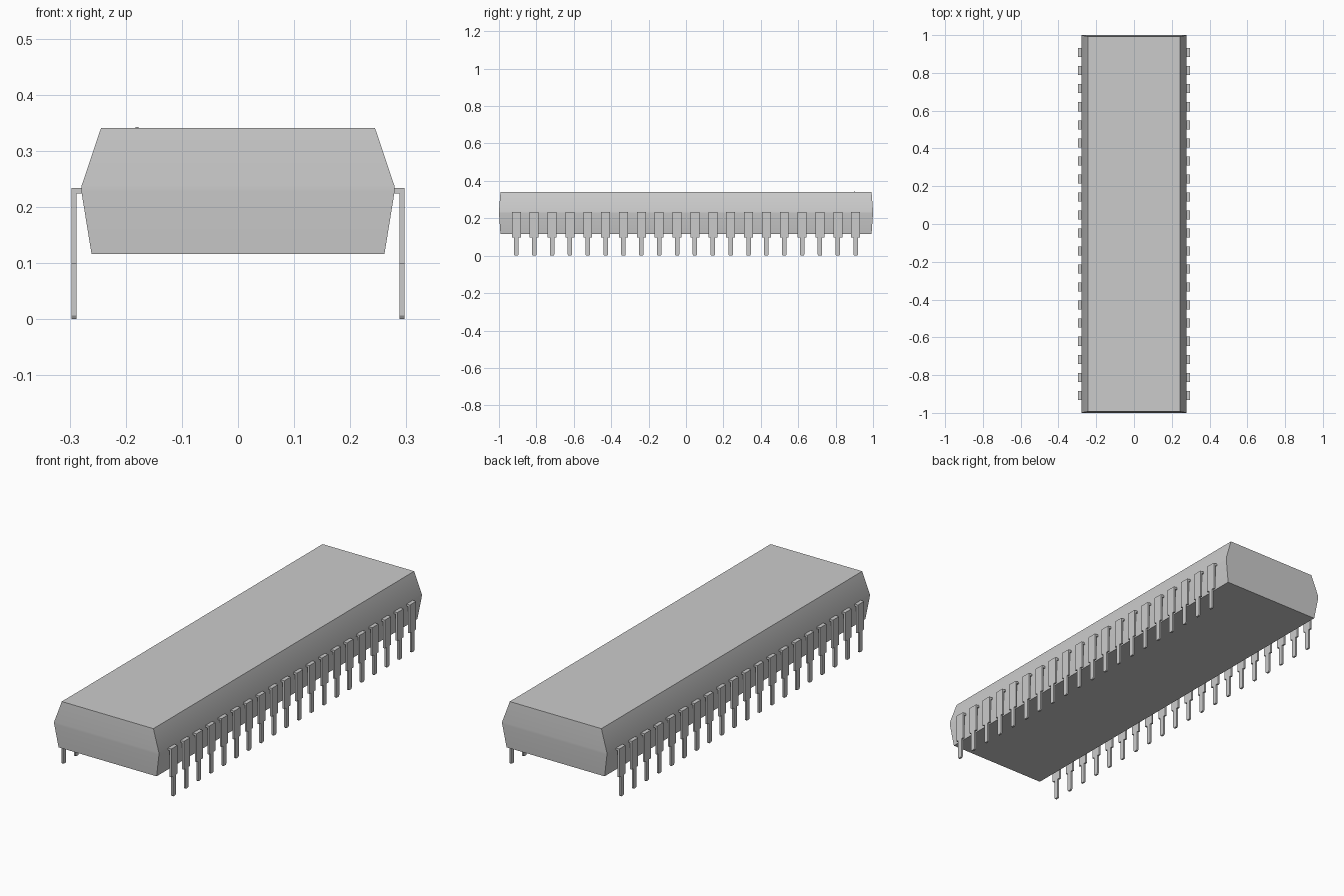
import bpy, bmesh, math

cube = bpy.data.objects.get("Cube")
if cube:
    bpy.data.objects.remove(cube, do_unlink=True)


def make_material(name, rgba):
    mat = bpy.data.materials.new(name)
    mat.use_nodes = True
    mat.diffuse_color = rgba
    mat.node_tree.nodes["Principled BSDF"].inputs["Base Color"].default_value = rgba
    return mat


grey = make_material("light grey", (0.6, 0.6, 0.6, 1))


def make_object(name, bm, smooth=False):
    bmesh.ops.recalc_face_normals(bm, faces=bm.faces)
    mesh = bpy.data.meshes.new(name)
    bm.to_mesh(mesh)
    bm.free()
    mesh.materials.append(grey)
    obj = bpy.data.objects.new(name, mesh)
    bpy.context.collection.objects.link(obj)
    if smooth:
        bpy.ops.object.select_all(action="DESELECT")
        obj.select_set(True)
        bpy.context.view_layer.objects.active = obj
        bpy.ops.object.shade_smooth_by_angle(angle=math.radians(35))
    return obj


# Chip body: stacked rectangles (half width, half length, height)
bm = bmesh.new()
levels = [(0.261, 0.992, 0.116), (0.279, 1.0, 0.227),
          (0.279, 1.0, 0.237), (0.244, 0.992, 0.341)]
rings = [[bm.verts.new((sx * w, sy * l, z))
          for sx, sy in ((-1, -1), (1, -1), (1, 1), (-1, 1))]
         for w, l, z in levels]
for low, high in zip(rings, rings[1:]):
    for i in range(4):
        j = (i + 1) % 4
        bm.faces.new((low[i], low[j], high[j], high[i]))
bm.faces.new(rings[0][::-1])
bm.faces.new(rings[-1])
make_object("chip_body", bm, smooth=True)

# Tiny index mark by the back right corner
bm = bmesh.new()
bmesh.ops.create_cone(bm, cap_ends=True, segments=12, radius1=0.003,
                      radius2=0.003, depth=0.002)
mark = make_object("index_mark", bm)
mark.location = (-0.18, 0.90, 0.341)

# Pin: bent shoulder, wide upper blade and narrow lower leg
OUTER, INNER, SOCKET = 0.297, 0.288, 0.27
TOP, BEND, STEP = 0.234, 0.224, 0.098
WIDE, THIN, TIP = 0.024, 0.012, 0.006


def make_pin_mesh():
    bm = bmesh.new()
    half = [(WIDE, BEND), (WIDE, STEP), (THIN, STEP), (THIN, TIP), (THIN - 0.004, 0)]
    right = [bm.verts.new((OUTER, y, z)) for y, z in half]
    left = [bm.verts.new((OUTER, -y, z)) for y, z in half]
    crown = [bm.verts.new((OUTER, s * WIDE, TOP)) for s in (-1, 1)]
    bm.faces.new(right + left[::-1])
    bm.faces.new((left[0], crown[0], crown[1], right[0]))
    # Thickness of the blade
    out = bmesh.ops.extrude_face_region(bm, geom=bm.faces[:])["geom"]
    for v in (g for g in out if isinstance(g, bmesh.types.BMVert)):
        v.co.x = INNER
    # Shoulder running into the body
    strip = max((g for g in out if isinstance(g, bmesh.types.BMFace)),
                key=lambda f: f.calc_center_median().z)
    arm = bmesh.ops.extrude_discrete_faces(bm, faces=[strip])["faces"][0]
    for v in arm.verts:
        v.co.x = SOCKET
    bmesh.ops.recalc_face_normals(bm, faces=bm.faces)
    mesh = bpy.data.meshes.new("pin")
    bm.to_mesh(mesh)
    bm.free()
    mesh.materials.append(grey)
    return mesh


# Two rows of pins sharing one mesh
PINS, PITCH = 20, 0.0955
pin_mesh = make_pin_mesh()
for side, turn in (("left", 0), ("right", math.pi)):
    for i in range(PINS):
        pin = bpy.data.objects.new(f"{side}_pin_{i + 1}", pin_mesh)
        pin.location.y = (i - (PINS - 1) / 2) * PITCH
        pin.rotation_euler.z = turn
        bpy.context.collection.objects.link(pin)
